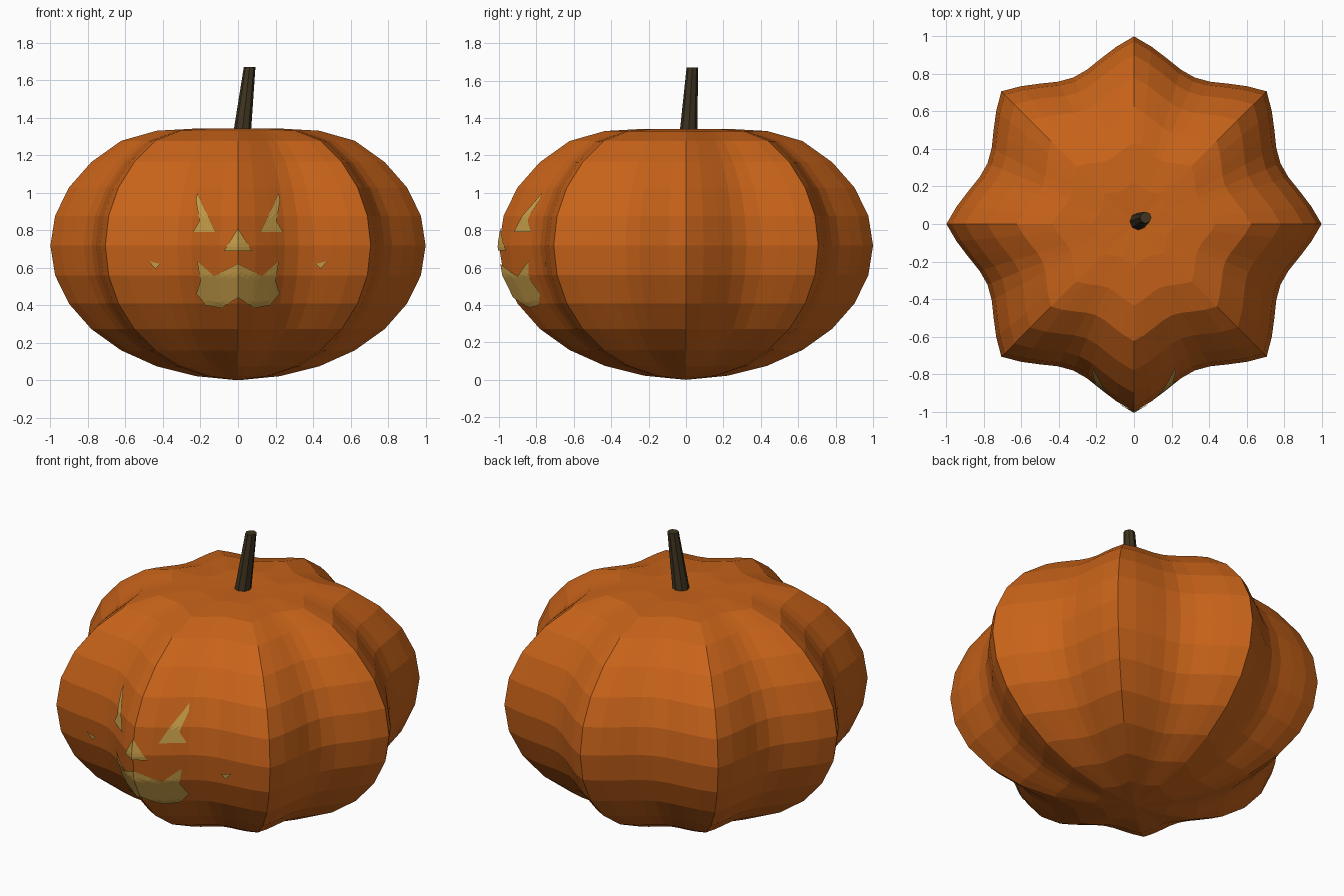
import bpy, bmesh, math
from mathutils import Vector
from mathutils.bvhtree import BVHTree

if "Cube" in bpy.data.objects:
    bpy.data.objects.remove(bpy.data.objects["Cube"])

def material(name, rgb):
    m = bpy.data.materials.new(name)
    m.diffuse_color = (*rgb, 1)
    m.use_nodes = True
    m.node_tree.nodes["Principled BSDF"].inputs["Base Color"].default_value = m.diffuse_color
    return m

def finish(bm, name, mat):
    me = bpy.data.meshes.new(name)
    bm.to_mesh(me)
    ob = bpy.data.objects.new(name, me)
    me.materials.append(mat)
    bpy.context.collection.objects.link(ob)
    return ob

orange = material("orange_skin", (0.58, 0.125, 0.01))
glow = material("carving_yellow", (0.60, 0.36, 0.07))
brown = material("stem_brown", (0.05, 0.035, 0.015))

# pumpkin body: eight sharp ribs, 64 segments, flattened top
SEG, RINGS = 64, 14
RIB = [1.0, 0.95, 0.9, 0.86, 0.845]
def rib(j):
    k = j % 8
    return RIB[min(k, 8 - k)]

bm = bmesh.new()
rows = []
for i in range(1, RINGS):
    a = -math.pi / 2 + math.pi * i / RINGS
    r, z = math.cos(a), 0.718 + 0.714 * math.sin(a)
    if i == RINGS - 2:
        z = 1.33
    elif i == RINGS - 1:
        z = 1.342
    rows.append([bm.verts.new((r * rib(j) * math.cos(2 * math.pi * j / SEG),
                               r * rib(j) * math.sin(2 * math.pi * j / SEG), z))
                 for j in range(SEG)])
bottom, top = bm.verts.new((0, 0, 0)), bm.verts.new((0, 0, 1.335))
for j in range(SEG):
    n = (j + 1) % SEG
    bm.faces.new((bottom, rows[0][n], rows[0][j]))
    bm.faces.new((top, rows[-1][j], rows[-1][n]))
    for lo, hi in zip(rows, rows[1:]):
        bm.faces.new((lo[j], lo[n], hi[n], hi[j]))
skin = BVHTree.FromBMesh(bm)
finish(bm, "pumpkin_body", orange)
bm.free()

# carved face: flat outlines laid onto the skin, mirrored left and right
def carving(name, outline):
    bm = bmesh.new()
    for s in (1, -1):
        pts = outline if s == 1 else outline[::-1]
        f = bm.faces.new([bm.verts.new((s * x, 0, z)) for x, z in pts])
        f.normal_update()
    bmesh.ops.triangulate(bm, faces=bm.faces[:])
    bmesh.ops.subdivide_edges(bm, edges=bm.edges[:], cuts=5, use_grid_fill=True)
    for v in bm.verts:
        hit = skin.ray_cast(Vector((v.co.x, -3, v.co.z)), Vector((0, 1, 0)))[0]
        v.co.y = hit.y - 0.008
    bmesh.ops.remove_doubles(bm, verts=bm.verts[:], dist=0.0005)
    bmesh.ops.recalc_face_normals(bm, faces=bm.faces[:])
    for f in bm.faces:
        f.normal_update()
        if f.normal.y > 0:
            f.normal_flip()
    finish(bm, name, glow)
    bm.free()

carving("eyes", [(0.12, 0.79), (0.24, 0.79), (0.205, 0.85), (0.225, 0.96), (0.217, 1.0), (0.2, 0.96)])
carving("nose", [(0, 0.69), (0.075, 0.69), (0, 0.81)])
carving("mouth", [(0, 0.44), (0.09, 0.385), (0.17, 0.40), (0.222, 0.46), (0.2, 0.53),
                  (0.218, 0.635), (0.128, 0.555), (0, 0.62)])
carving("mouth_corners", [(0.415, 0.62), (0.44, 0.595), (0.48, 0.637)])

# leaning tapered stem
bm = bmesh.new()
ends = []
for cx, cy, z, r in ((0.022, 0.013, 1.32, 0.047), (0.062, 0.034, 1.67, 0.031)):
    ends.append([bm.verts.new((cx + r * math.cos(k * math.pi / 4),
                               cy + r * math.sin(k * math.pi / 4), z)) for k in range(8)])
for k in range(8):
    n = (k + 1) % 8
    bm.faces.new((ends[0][k], ends[0][n], ends[1][n], ends[1][k]))
bm.faces.new(ends[1])
bm.faces.new(ends[0][::-1])
finish(bm, "stem", brown)
bm.free()
